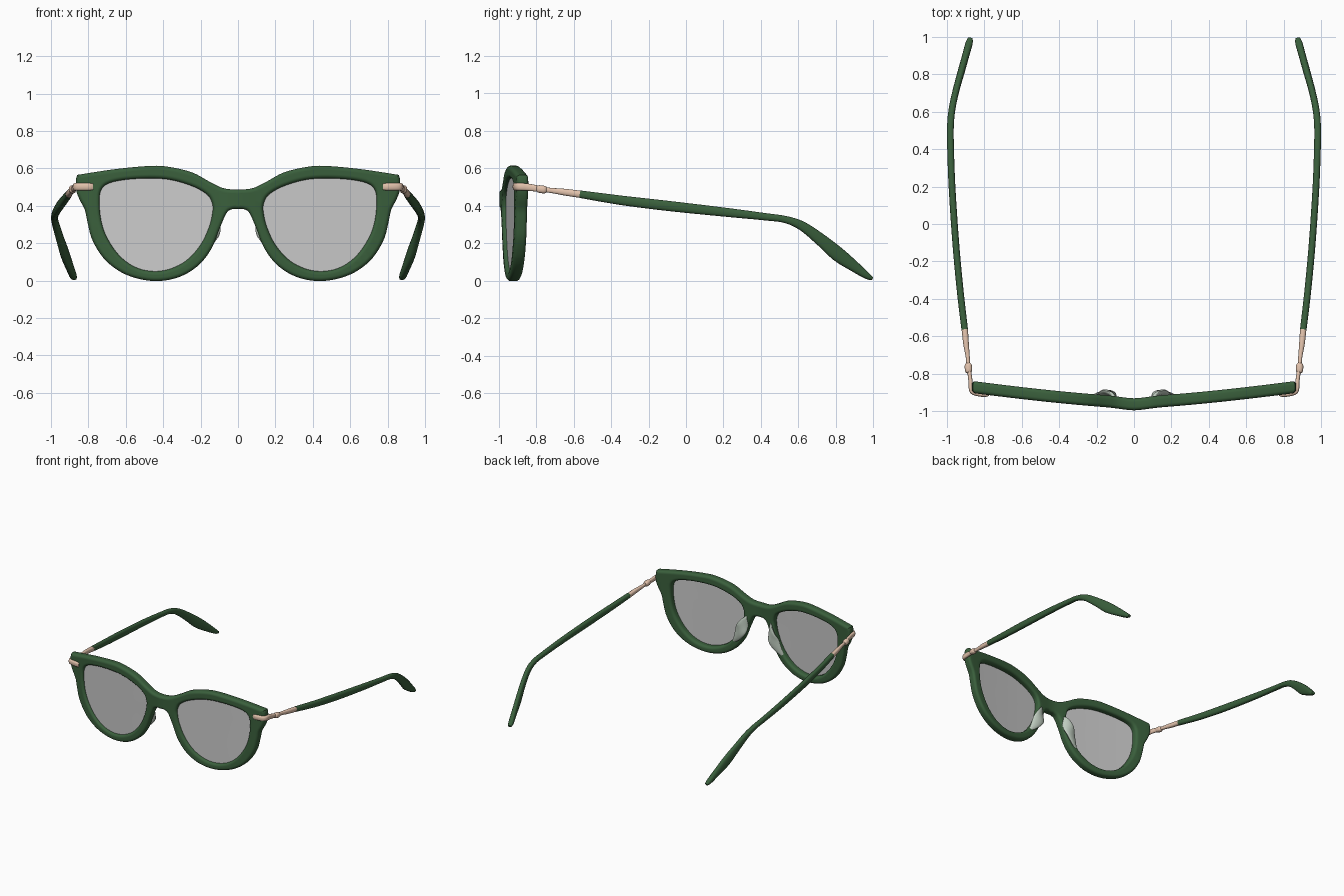
import bpy, bmesh, math
from mathutils import Vector

if "Cube" in bpy.data.objects:
    bpy.data.objects.remove(bpy.data.objects["Cube"])


def material(name, rgb, alpha=1.0):
    m = bpy.data.materials.new(name)
    m.use_nodes = True
    m.diffuse_color = (*rgb, alpha)
    bsdf = m.node_tree.nodes["Principled BSDF"]
    bsdf.inputs["Base Color"].default_value = (*rgb, 1)
    bsdf.inputs["Alpha"].default_value = alpha
    return m


GREEN = material("dark green acetate", (0.042, 0.115, 0.045))
METAL = material("rose gold metal", (0.76, 0.54, 0.41))
LENS = material("grey lens", (0.60, 0.60, 0.60), 0.37)
CLEAR = material("clear pad", (0.52, 0.60, 0.52), 0.4)


def smooth(points, steps=6, closed=False):
    """Catmull-Rom curve through points of any dimension."""
    n, out = len(points), []
    pick = lambda i: Vector(points[i % n] if closed else points[min(max(i, 0), n - 1)])
    for i in range(n if closed else n - 1):
        a, b, c, d = (pick(i + k) for k in (-1, 0, 1, 2))
        for s in range(steps):
            t = s / steps
            out.append(0.5 * (2 * b + (c - a) * t + (2 * a - 5 * b + 4 * c - d) * t * t
                              + (3 * b - a - 3 * c + d) * t ** 3))
    if not closed:
        out.append(pick(n - 1))
    return out


def wrap(x):
    """Depth of the middle of the front: curved to the sides, bridge pushed forward."""
    return -0.955 + 0.083 * (abs(x) / 0.86) ** 1.35 - 0.009 * math.exp(-(x / 0.09) ** 2)


def finish(name, mesh, mat, angle=40):
    obj = bpy.data.objects.new(name, mesh)
    bpy.context.collection.objects.link(obj)
    mesh.materials.clear()
    mesh.materials.append(mat)
    bpy.ops.object.select_all(action="DESELECT")
    obj.select_set(True)
    bpy.context.view_layer.objects.active = obj
    bpy.ops.object.shade_smooth_by_angle(angle=math.radians(angle))


def from_bmesh(name, bm, mat):
    bmesh.ops.recalc_face_normals(bm, faces=bm.faces)
    mesh = bpy.data.meshes.new(name)
    bm.to_mesh(mesh)
    bm.free()
    finish(name, mesh, mat)


def sweep(name, stations, side, mat, power=0.8, steps=6, sides=16):
    """Rounded bar through (x, y, z, width, height) stations."""
    path = smooth([(s[0] * side, *s[1:]) for s in stations], steps)
    bm, rings = bmesh.new(), []
    for i, p in enumerate(path):
        a, b = path[max(i - 1, 0)], path[min(i + 1, len(path) - 1)]
        tangent = Vector(b[:3]) - Vector(a[:3])
        across = tangent.cross(Vector((0, 0, 1))).normalized()
        up = across.cross(tangent).normalized()
        ring = []
        for k in range(sides):
            c, s = (f(math.tau * k / sides) for f in (math.cos, math.sin))
            u = math.copysign(abs(c) ** power, c) * p[3] / 2
            v = math.copysign(abs(s) ** power, s) * p[4] / 2
            ring.append(bm.verts.new(Vector(p[:3]) + across * u + up * v))
        rings.append(ring)
    for r, q in zip(rings, rings[1:]):
        for k in range(sides):
            j = (k + 1) % sides
            bm.faces.new((r[k], r[j], q[j], q[k]))
    bm.faces.new(rings[0])
    bm.faces.new(rings[-1])
    from_bmesh(name, bm, mat)


# Outlines of one half of the front, as (x, z)
outer = [(0, .39), (.035, .388), (.067, .365), (.105, .28), (.145, .18), (.215, .088),
         (.32, .025), (.45, .005), (.59, .036), (.70, .11), (.77, .215), (.797, .31),
         (.812, .38), (.84, .435), (.857, .48), (.86, .52), (.855, .555), (.83, .563),
         (.65, .59), (.48, .606), (.38, .603), (.25, .573), (.15, .52), (.08, .488), (0, .48)]
opening = [(.13, .41), (.16, .465), (.25, .515), (.385, .55), (.545, .552), (.68, .532),
           (.737, .49), (.748, .41), (.735, .305), (.70, .215), (.635, .125), (.55, .065),
           (.45, .043), (.35, .06), (.26, .112), (.19, .195), (.148, .285), (.13, .36)]
flip = lambda pts: [(-x, z) for x, z in reversed(pts)]

# Frame front: filled outline with two openings and rounded edges
curve = bpy.data.curves.new("frame_outline", "CURVE")
curve.dimensions, curve.fill_mode = "2D", "BOTH"
curve.extrude, curve.bevel_depth, curve.bevel_resolution = 0.012, 0.02, 4
curve.offset = -0.013
for pts in (outer + flip(outer)[1:-1], opening, flip(opening)):
    loop = smooth(pts, 5, closed=True)
    spline = curve.splines.new("POLY")
    spline.points.add(len(loop) - 1)
    for p, q in zip(spline.points, loop):
        p.co = (q[0], q[1], 0, 1)
    spline.use_cyclic_u = True
helper = bpy.data.objects.new("frame_outline", curve)
bpy.context.collection.objects.link(helper)
bpy.context.view_layer.update()
front = bpy.data.meshes.new_from_object(helper.evaluated_get(bpy.context.evaluated_depsgraph_get()))
bpy.data.objects.remove(helper)

# Slice the flat front into narrow strips, then wrap it in depth
bm = bmesh.new()
bm.from_mesh(front)
bmesh.ops.remove_doubles(bm, verts=bm.verts, dist=0.0005)
for i in range(-27, 28):
    bmesh.ops.bisect_plane(bm, geom=bm.verts[:] + bm.edges[:] + bm.faces[:], dist=0.0002,
                           plane_co=(i * 0.03, 0, 0), plane_no=(1, 0, 0))
for v in bm.verts:
    x, z, d = v.co
    v.co = (x, wrap(x) - d, z)
bm.to_mesh(front)
bm.free()
finish("frame_front", front, GREEN)

for side, label in ((1, "left"), (-1, "right")):
    # Lens: curved sheet of shrinking rings
    bm, rings = bmesh.new(), []
    cx, cz = 0.44, 0.32
    for t in (1.02, .75, .5, .25):
        rings.append([bm.verts.new((side * (cx + (x - cx) * t), wrap(cx + (x - cx) * t) - 0.012,
                                    cz + (z - cz) * t)) for x, z in smooth(opening, 4, True)])
    for r, q in zip(rings, rings[1:]):
        for k in range(len(r)):
            bm.faces.new((r[k - 1], r[k], q[k], q[k - 1]))
    bm.faces.new(rings[-1])
    from_bmesh(label + "_lens", bm, LENS)

    # Nose pad: slim rounded blade on the back of the rim
    sweep(label + "_nose_pad", [(.108, -.925, .37, .012, .012), (.118, -.912, .335, .024, .06),
                                (.142, -.902, .265, .03, .095), (.18, -.908, .195, .026, .065),
                                (.225, -.922, .135, .012, .012)], side, CLEAR, 1)

    # Hinge: front plate wrapping the corner, knuckle and tapering stem
    sweep(label + "_corner_plate", [(.775, -.912, .502, .014, .034), (.80, -.912, .502, .026, .04),
                                    (.85, -.904, .502, .026, .04), (.869, -.887, .502, .026, .04),
                                    (.874, -.84, .499, .022, .038), (.882, -.78, .49, .022, .032)],
          side, METAL)
    sweep(label + "_knuckle", [(.882, -.795, .491, .022, .03), (.884, -.785, .49, .038, .04),
                               (.886, -.755, .486, .038, .04), (.887, -.743, .485, .022, .028)],
          side, METAL, steps=3)
    sweep(label + "_hinge_stem", [(.886, -.76, .487, .02, .026), (.889, -.71, .481, .022, .028),
                                  (.898, -.64, .472, .03, .036), (.905, -.56, .461, .034, .038)],
          side, METAL)

    # Temple arm: gentle bow, then a broad drop behind the ear
    sweep(label + "_temple", [(.905, -.565, .462, .035, .04), (.93, -.35, .43, .036, .05),
                              (.953, -.1, .40, .036, .054), (.973, .2, .367, .036, .048),
                              (.981, .42, .342, .036, .039), (.981, .53, .327, .036, .038),
                              (.972, .62, .292, .036, .05), (.95, .72, .218, .036, .066),
                              (.925, .81, .142, .038, .078), (.90, .90, .075, .038, .058),
                              (.882, .965, .027, .038, .036), (.875, .993, .012, .026, .018)],
          side, GREEN)
